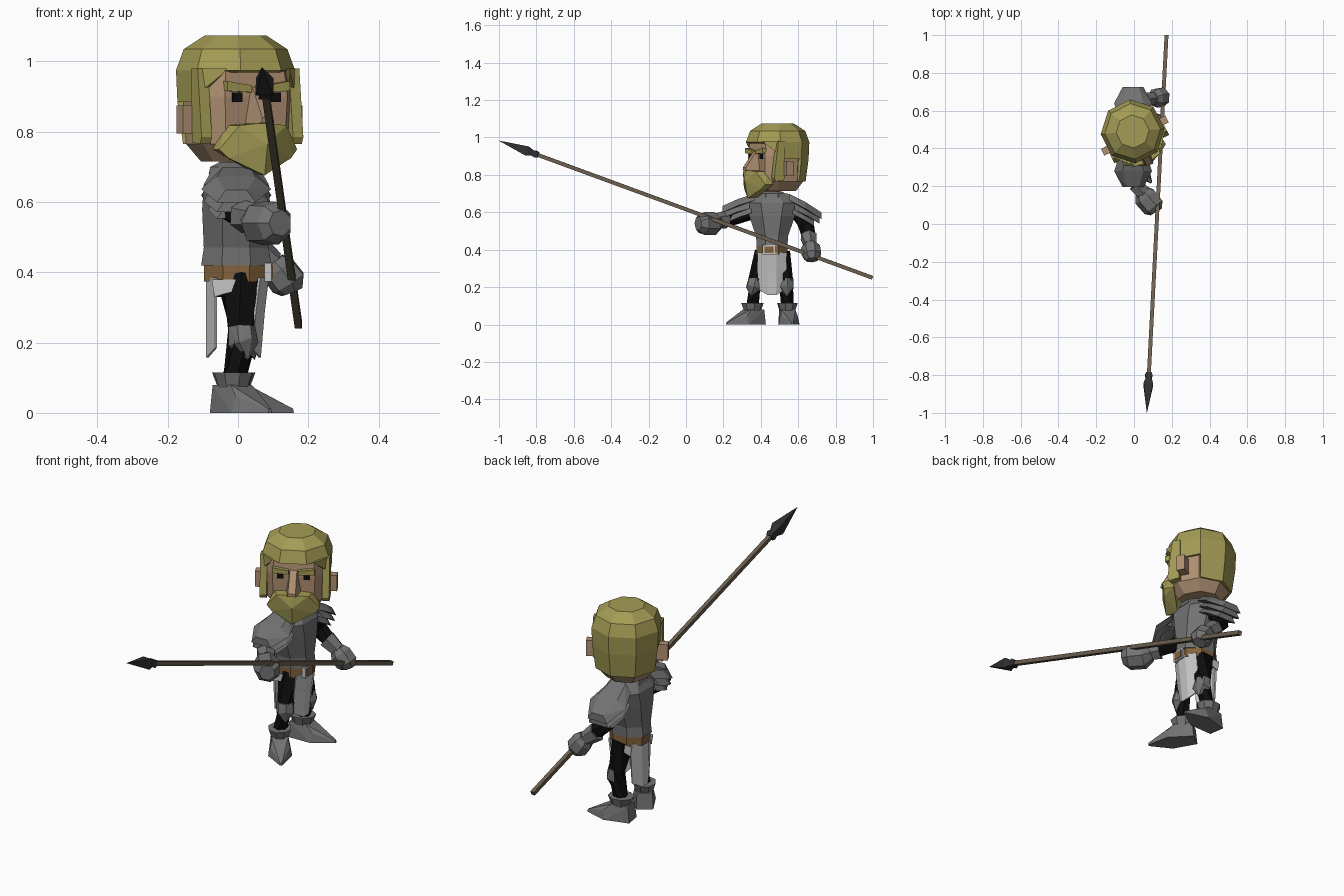
import bpy, bmesh
from math import radians, sin, cos, pi
from mathutils import Vector

cube = bpy.data.objects.get("Cube")
if cube:
    bpy.data.objects.remove(cube)


def material(name, r, g, b):
    m = bpy.data.materials.new(name)
    m.use_nodes = True
    m.diffuse_color = (r, g, b, 1)
    m.node_tree.nodes["Principled BSDF"].inputs["Base Color"].default_value = (r, g, b, 1)
    return m


HAIR = material("blond_hair", .37, .33, .09)
SKIN = material("skin", .43, .28, .17)
STEEL = material("armour_grey", .17, .17, .172)
BLACK = material("black_cloth", .004, .004, .004)
LEATHER = material("belt_leather", .23, .125, .045)
WOOD = material("spear_wood", .15, .115, .08)
IRON = material("dark_iron", .03, .03, .033)
CLOTH = material("pale_cloth", .56, .56, .56)


def finish(name, bm, mat, place=None):
    bmesh.ops.recalc_face_normals(bm, faces=bm.faces)
    me = bpy.data.meshes.new(name)
    bm.to_mesh(me)
    bm.free()
    me.materials.append(mat)
    ob = bpy.data.objects.new(name, me)
    bpy.context.collection.objects.link(ob)
    if place:
        ob.location = (place[0], place[1], 0)
        ob.rotation_euler.z = radians(place[2])
    return ob


def hull(name, pts, mat, place=None):
    """Faceted solid around a few corner points."""
    bm = bmesh.new()
    for p in pts:
        bm.verts.new(p)
    res = bmesh.ops.convex_hull(bm, input=bm.verts)
    loose = [v for v in res["geom_interior"] if isinstance(v, bmesh.types.BMVert)]
    bmesh.ops.delete(bm, geom=loose, context='VERTS')
    bmesh.ops.dissolve_limit(bm, angle_limit=.02, verts=bm.verts, edges=bm.edges)
    return finish(name, bm, mat, place)


def box(name, x, y, z, mat, place=None):
    return hull(name, [(a, b, c) for a in x for b in y for c in z], mat, place)


def skin_rings(bm, rings, caps=True):
    loops = [[bm.verts.new(p) for p in r] for r in rings]
    n = len(loops[0])
    for a, b in zip(loops, loops[1:]):
        for i in range(n):
            bm.faces.new((a[i], a[(i + 1) % n], b[(i + 1) % n], b[i]))
    if caps:
        bm.faces.new(loops[0])
        bm.faces.new(loops[-1])


def loft(name, outline, rings, mat, place=None):
    """rings: (z, x scale, y scale) of one outline."""
    bm = bmesh.new()
    skin_rings(bm, [[(x * sx, y * sy, z) for x, y in outline] for z, sx, sy in rings])
    return finish(name, bm, mat, place)


def tube(name, path, mat, n=6):
    """path: (point, radius) stations."""
    pts = [Vector(p) for p, r in path]
    bm = bmesh.new()
    rings = []
    for i, (p, r) in enumerate(path):
        d = pts[min(i + 1, len(pts) - 1)] - pts[max(i - 1, 0)]
        q = d.to_track_quat('Z', 'Y')
        rings.append([pts[i] + q @ Vector((r * cos(a), r * sin(a), 0))
                      for a in [2 * pi * (k + .5) / n for k in range(n)]])
    skin_rings(bm, rings)
    return finish(name, bm, mat)


OCT = [(cos(pi / 4 * (k + .5)), sin(pi / 4 * (k + .5))) for k in range(8)]
HEAD = (-.007, .49, 27.4)
BODY = (-.005, .46, 0)

# Head
face = [(-.1, -.128), (.1, -.128), (.145, -.065), (.142, .05),
        (.06, .13), (-.06, .13), (-.142, .05), (-.145, -.065)]
loft("head", face, [(.715, .65, .7), (.765, .94, .96), (.9, 1, 1), (.985, .93, .93)],
     SKIN, HEAD)
loft("neck", OCT, [(.67, .05, .05), (.74, .045, .045)], SKIN, (-.01, .46, 0))
hull("nose", [(-.018, -.12, .93), (.018, -.12, .93), (-.016, -.142, .92), (.016, -.142, .92),
              (-.035, -.12, .82), (.035, -.12, .82), (-.02, -.2, .825), (.02, -.2, .825),
              (-.018, -.2, .84), (.018, -.2, .84)], SKIN, HEAD)
for side, s in (("right", -1), ("left", 1)):
    box(side + "_ear", (s * .13, s * .192), (-.045, -.005), (.795, .875), SKIN, HEAD)
    box(side + "_eye", (s * .047, s * .077), (-.12, -.133), (.885, .911), BLACK, HEAD)
    hull(side + "_eyebrow", [(s * x, y, z) for y in (-.11, -.144) for x, z in
                             ((.022, .912), (.022, .932), (.1, .916), (.1, .944))], HAIR, HEAD)
    # Sideburn slanting forward below, and the fringe corner above it
    hull(side + "_sideburn", [(s * x, y, z) for x in (.13, .163) for y, z in (
        (-.08, .98), (-.04, .98), (-.07, .9), (-.04, .9), (-.105, .785),
        (-.095, .765), (-.045, .77))], HAIR, HEAD)
    hull(side + "_fringe_corner", [(s * x, y, z) for x, y, z in (
        (.163, -.062, .98), (.1, -.14, .98), (.14, -.05, .98), (.1, -.115, .98),
        (.163, -.062, .9), (.14, -.05, .9), (.108, -.13, .965))], HAIR, HEAD)

# Hair cap: full crown, with the lower band only beside and behind the face
bm = bmesh.new()
skin_rings(bm, [[(x * r, y * r, z) for x, y in OCT] for z, r in
                ((.765, .15), (.885, .166), (.975, .17), (1.035, .148), (1.074, .088))],
           caps=False)
bm.verts.ensure_lookup_table()
bm.faces.new(bm.verts[-8:])
cut = []
for f in bm.faces:
    c = f.calc_center_median()
    if (c.z < .85 and c.y < .06) or (c.z < .95 and c.y < -.05):
        cut.append(f)
bmesh.ops.delete(bm, geom=cut, context='FACES')
hair = finish("hair", bm, HAIR, HEAD)
sol = hair.modifiers.new("thickness", 'SOLIDIFY')
sol.thickness, sol.offset = .02, -1

# Beard and moustache
for s in (-1, 1):
    hull("beard_half", [(s * x, y, z) for x, y, z in (
        (0, -.185, .826), (0, -.11, .826), (.075, -.17, .818), (.09, -.11, .818),
        (.125, -.14, .75), (.12, -.09, .75), (.1, -.15, .725), (0, -.198, .765),
        (0, -.18, .676), (0, -.12, .68))], HAIR, HEAD)

# Torso, collar, belt
loft("cuirass", OCT, [(.42, .108, .09), (.47, .1, .092), (.58, .105, .132),
                      (.65, .1, .158), (.7, .07, .09)], STEEL, BODY)
loft("collar", OCT, [(.68, .085, .085), (.7, .08, .08), (.712, .055, .055)], STEEL, BODY)
loft("pelvis", OCT, [(.33, .06, .06), (.38, .085, .08)], BLACK, BODY)
loft("belt", OCT, [(.374, .1, .09), (.425, .1, .09)], LEATHER, BODY)
box("buckle_frame", (.08, .1), (-.05, .016), (.374, .426), CLOTH, BODY)
box("buckle_centre", (.09, .104), (-.041, .007), (.382, .418), LEATHER, BODY)

# Hanging cloth, front and back, with folded-in sides
for name, s, top, low in (("front_tabard", 1, .093, .07), ("back_tabard", -1, .086, .086)):
    bm = bmesh.new()
    rows = []
    for z, x, w in ((.385, top, 1), (.29, (top + low) / 2, .98), (None, low, .88)):
        rows.append([bm.verts.new((s * (x - (.025 if abs(y) > .05 else 0)), y * w,
                                   z or (.185 if abs(y) > .05 else .157)))
                     for y in (-.079, -.025, .025, .079)])
    for a, b in zip(rows, rows[1:]):
        for i in range(3):
            bm.faces.new((a[i], a[i + 1], b[i + 1], b[i]))
    cloth = finish(name, bm, CLOTH, BODY)
    cloth.modifiers.new("thickness", 'SOLIDIFY').thickness = .007
for s in (-1, 1):
    hull("hip_cloth", [(x, s * y, z) for y in (.081, .087) for x, z in
                       ((-.07, .38), (.01, .38), (.003, .35), (-.062, .33))], CLOTH, BODY)


# Shoulder plates; the lowered arm tilts its plates further down
def plate(name, s, drop, ends):
    pts = []
    for y, z, w in ends:
        z -= drop * (y - .09)
        pts += [(-w, s * y, z - .035), (-.55 * w, s * y, z), (.55 * w, s * y, z),
                (w, s * y, z - .035)]
    hull(name, pts, STEEL, BODY)


for side, s, drop in (("right", -1, 0), ("left", 1, .2)):
    plate(side + "_upper_pauldron", s, drop, [(.09, .7, .07), (.18, .672, .1), (.265, .634, .055)])
    plate(side + "_middle_pauldron", s, drop, [(.12, .655, .085), (.19, .636, .092), (.255, .607, .055)])
    plate(side + "_lower_pauldron", s, drop, [(.11, .63, .075), (.17, .612, .08), (.225, .588, .055)])

# Arms and gauntlets
tube("right_arm", [((-.02, .33, .6), .045), ((-.01, .26, .575), .042),
                   ((.04, .17, .555), .036)], BLACK)
tube("right_gauntlet", [((.012, .21, .56), .048), ((.05, .16, .555), .04)], STEEL)
tube("right_fist", [((.04, .175, .55), .04), ((.06, .145, .54), .064),
                    ((.105, .09, .54), .062), ((.12, .065, .54), .038)], STEEL, 7)
tube("left_arm", [((-.01, .6, .6), .045), ((.0, .645, .52), .042),
                  ((.08, .665, .44), .034)], BLACK)
tube("left_gauntlet", [((.045, .655, .47), .046), ((.1, .665, .425), .036)], STEEL)
tube("left_fist", [((.1, .665, .43), .036), ((.115, .667, .41), .052),
                   ((.145, .672, .37), .054), ((.155, .674, .345), .034)], STEEL, 7)

# Legs: hip, knee, ankle, direction of the foot
for side, hip, knee, ankle, turn in (
        ("right", (.005, .425, .38), (.01, .37, .23), (-.012, .355, .09), -53),
        ("left", (.0, .505, .38), (.018, .535, .23), (-.012, .542, .09), 9)):
    tube(side + "_leg", [(hip, .06), (knee, .04), (ankle, .034)], BLACK)
    hull(side + "_knee_guard",
         [(x, s * y, z) for s in (-1, 1) for x, y, z in (
             (.02, .033, .25), (-.005, .042, .245), (.042, .0, .25), (.05, 0, .215),
             (.035, .034, .2), (-.005, .042, .19), (.03, 0, .15))],
         STEEL, (knee[0], knee[1], turn))
    foot = (ankle[0], ankle[1], turn)
    hull(side + "_boot",
         [(x, s * y, z) for s in (-1, 1) for x, y, z in (
             (-.06, .04, 0), (.065, .056, 0), (.172, .006, 0), (.17, .005, .012),
             (-.052, .036, .08), (.035, .038, .08), (.07, .045, .045))], STEEL, foot)
    loft(side + "_boot_cuff", OCT, [(.07, .046, .042), (.115, .064, .056)], STEEL, foot)

# Spear
tip, butt = Vector((.068, -1, .983)), Vector((.172, .997, .25))


def along(t):
    return tip.lerp(butt, t)


tube("spear_shaft", [(along(.08), .0145), (along(1), .0145)], WOOD, 4)
tube("spear_blade", [(along(0), .0005), (along(.075), .036), (along(.095), .017)], IRON, 4)
tube("spear_socket", [(along(.085), .018), (along(.099), .027), (along(.106), .02)], IRON, 4)
